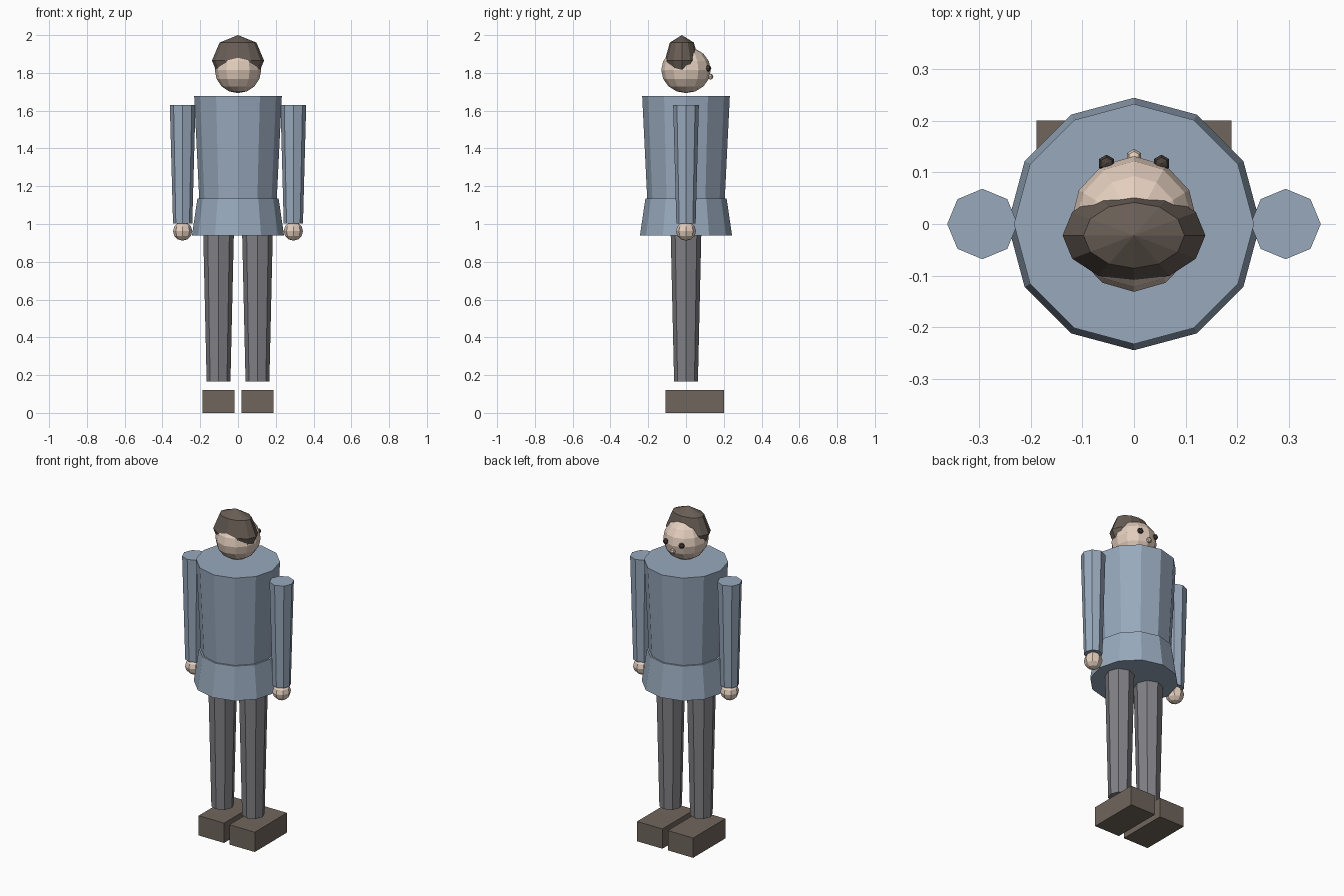
import bpy

if "Cube" in bpy.data.objects:
    bpy.data.objects.remove(bpy.data.objects["Cube"])


def material(name, r, g, b):
    """Flat material from sRGB 0-255 values."""
    m = bpy.data.materials.new(name)
    lin = [((c / 255 + 0.055) / 1.055) ** 2.4 for c in (r, g, b)]
    m.diffuse_color = (*lin, 1)
    m.use_nodes = True
    m.node_tree.nodes["Principled BSDF"].inputs["Base Color"].default_value = m.diffuse_color
    return m


JACKET = material("jacket blue", 152, 169, 188)
TROUSER = material("trouser grey", 129, 129, 134)
SHOE = material("shoe brown", 112, 102, 92)
HAIR = material("hair brown", 104, 93, 85)
SKIN = material("skin", 227, 206, 189)
EYE = material("eye dark", 72, 63, 58)


def finish(name, mat):
    ob = bpy.context.object
    ob.name = name
    ob.data.materials.append(mat)
    return ob


def cone(name, mat, sides, x, z0, z1, r0, r1):
    bpy.ops.mesh.primitive_cone_add(vertices=sides, radius1=r0, radius2=r1,
                                    depth=z1 - z0, location=(x, 0, (z0 + z1) / 2))
    return finish(name, mat)


def ball(name, mat, segs, rings, loc, scale):
    bpy.ops.mesh.primitive_uv_sphere_add(segments=segs, ring_count=rings,
                                         radius=1, location=loc)
    ob = finish(name, mat)
    ob.scale = scale
    return ob


# Jacket body and flared hem
cone("jacket", JACKET, 12, 0, 1.125, 1.677, 0.205, 0.232)
cone("jacket_hem", JACKET, 12, 0, 0.938, 1.135, 0.244, 0.215)

# Head, hair and nose (the face looks towards +y)
ball("head", SKIN, 12, 8, (0, 0, 1.815), (0.123, 0.131, 0.122))
ball("hair", HAIR, 12, 4, (0, -0.022, 1.865), (0.138, 0.09, 0.135))
ball("nose", SKIN, 6, 4, (0, 0.129, 1.78), (0.016, 0.016, 0.016))

# Paired parts
for side, s in (("left", -1), ("right", 1)):
    cone(side + "_arm", JACKET, 8, s * 0.293, 1.003, 1.63, 0.051, 0.068)
    ball(side + "_hand", SKIN, 8, 6, (s * 0.293, 0, 0.962), (0.051, 0.053, 0.05))
    cone(side + "_leg", TROUSER, 8, s * 0.103, 0.165, 0.945, 0.063, 0.081)
    ball(side + "_eye", EYE, 6, 4, (s * 0.053, 0.117, 1.824), (0.017, 0.017, 0.017))
    bpy.ops.mesh.primitive_cube_add(size=1, location=(s * 0.103, 0.046, 0.06))
    finish(side + "_shoe", SHOE).scale = (0.17, 0.308, 0.12)
